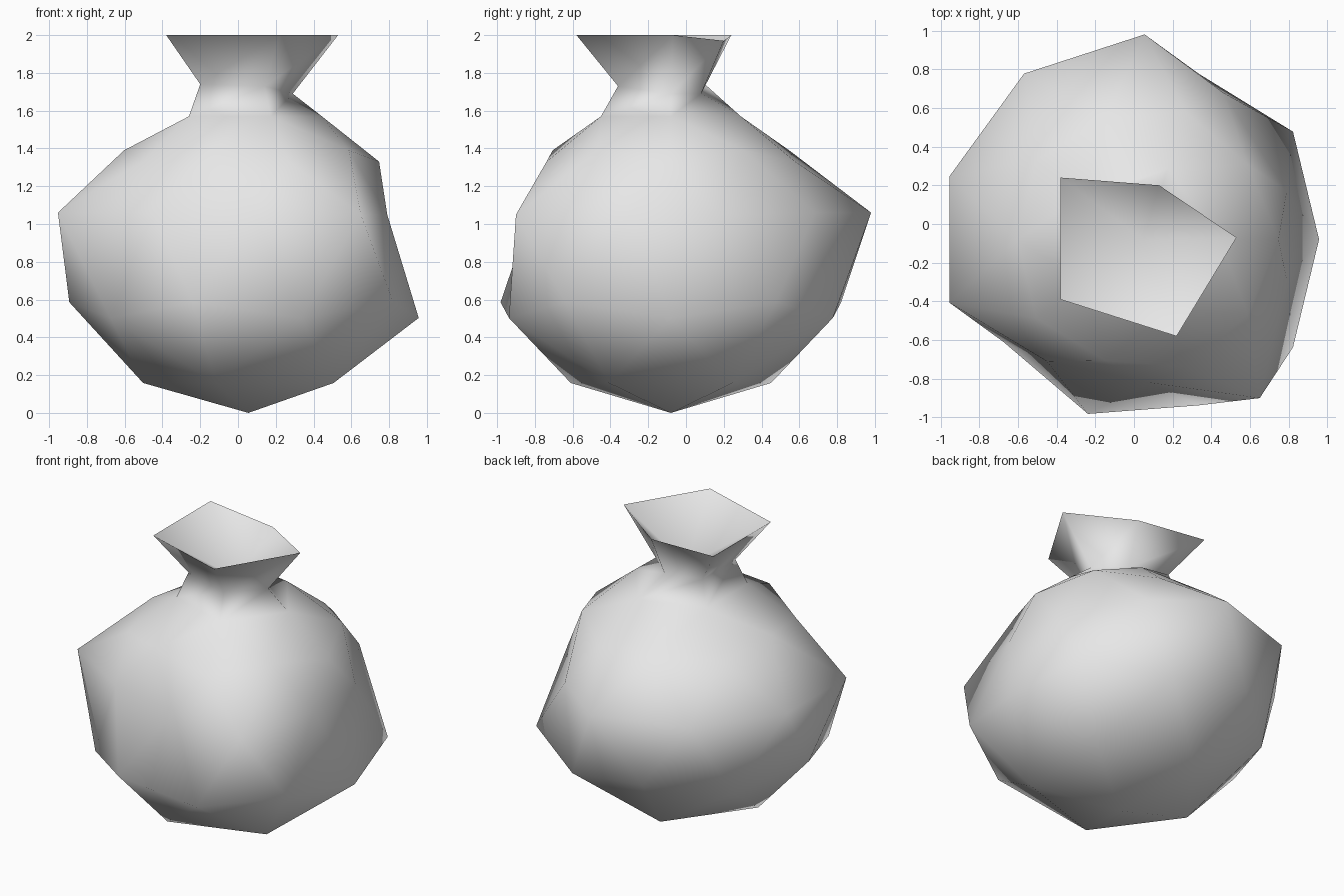
import bpy, bmesh, math
from mathutils import Vector

if "Cube" in bpy.data.objects:
    bpy.data.objects.remove(bpy.data.objects["Cube"])

CENTRE = Vector((0.055, -0.08, 1.06))
R = 1.06


def angle(v):
    return round(math.degrees(math.atan2(v.co.y, v.co.x))) % 360


# Dents around the widest ring of the sack: angle -> position
dents = {18: (0.79, 0.17, 1.05), 342: (0.79, -0.29, 1.05), 54: (0.46, 0.68, 1.06),
         234: (-0.45, -0.71, 1.06), 270: (0.08, -0.82, 1.06), 306: (0.65, -0.90, 1.05)}

# Neck and rim, counter-clockwise from +x
neck = [(0.29, -0.08, 1.69), (0.11, 0.08, 1.69), (-0.20, 0.10, 1.74),
        (-0.20, -0.26, 1.74), (0.14, -0.36, 1.73)]
rim = [(0.53, -0.07, 2.0), (0.13, 0.20, 1.97), (-0.38, 0.24, 2.0),
       (-0.38, -0.39, 2.0), (0.22, -0.58, 2.0)]

# Sack body from a coarse sphere
bm = bmesh.new()
bmesh.ops.create_icosphere(bm, subdivisions=2, radius=1)
bmesh.ops.delete(bm, geom=[v for v in bm.verts if v.co.z > 0.95], context='VERTS')
shoulder = sorted((v for v in bm.verts if v.co.z > 0.8), key=angle)

for v in bm.verts:
    z, a = v.co.z, angle(v)
    pos = CENTRE + v.co * R
    if z > 0.8:                      # shoulder under the neck
        pos = CENTRE + v.co * 0.74
        pos.z = 1.57
    elif z > 0.3:                    # sagging upper body
        pos = CENTRE + v.co * R * 0.73
        pos.z = 1.39 if z > 0.5 else 1.33
    elif abs(z) < 0.1 and a in dents:
        pos = Vector(dents[a])
    v.co = pos

# Pinched neck, flared rim and hollow mouth
rings = [shoulder] + [[bm.verts.new(p) for p in ring] for ring in (neck, rim)]
for low, high in zip(rings, rings[1:]):
    for i in range(5):
        j = (i + 1) % 5
        bm.faces.new((low[i], low[j], high[j], high[i]))
pit = bm.verts.new((0.05, -0.08, 1.70))
for i in range(5):
    bm.faces.new((rings[2][i], rings[2][(i + 1) % 5], pit))
bmesh.ops.recalc_face_normals(bm, faces=bm.faces)

mesh = bpy.data.meshes.new("sack")
bm.to_mesh(mesh)
bm.free()
sack = bpy.data.objects.new("sack", mesh)
bpy.context.collection.objects.link(sack)

cloth = bpy.data.materials.new("light_grey")
cloth.diffuse_color = (0.8, 0.8, 0.8, 1)
cloth.use_nodes = True
cloth.node_tree.nodes["Principled BSDF"].inputs["Base Color"].default_value = cloth.diffuse_color
mesh.materials.append(cloth)

# Smooth cloth with a crisp rim
bpy.context.view_layer.objects.active = sack
sack.select_set(True)
bpy.ops.object.shade_smooth_by_angle(angle=math.radians(100))
